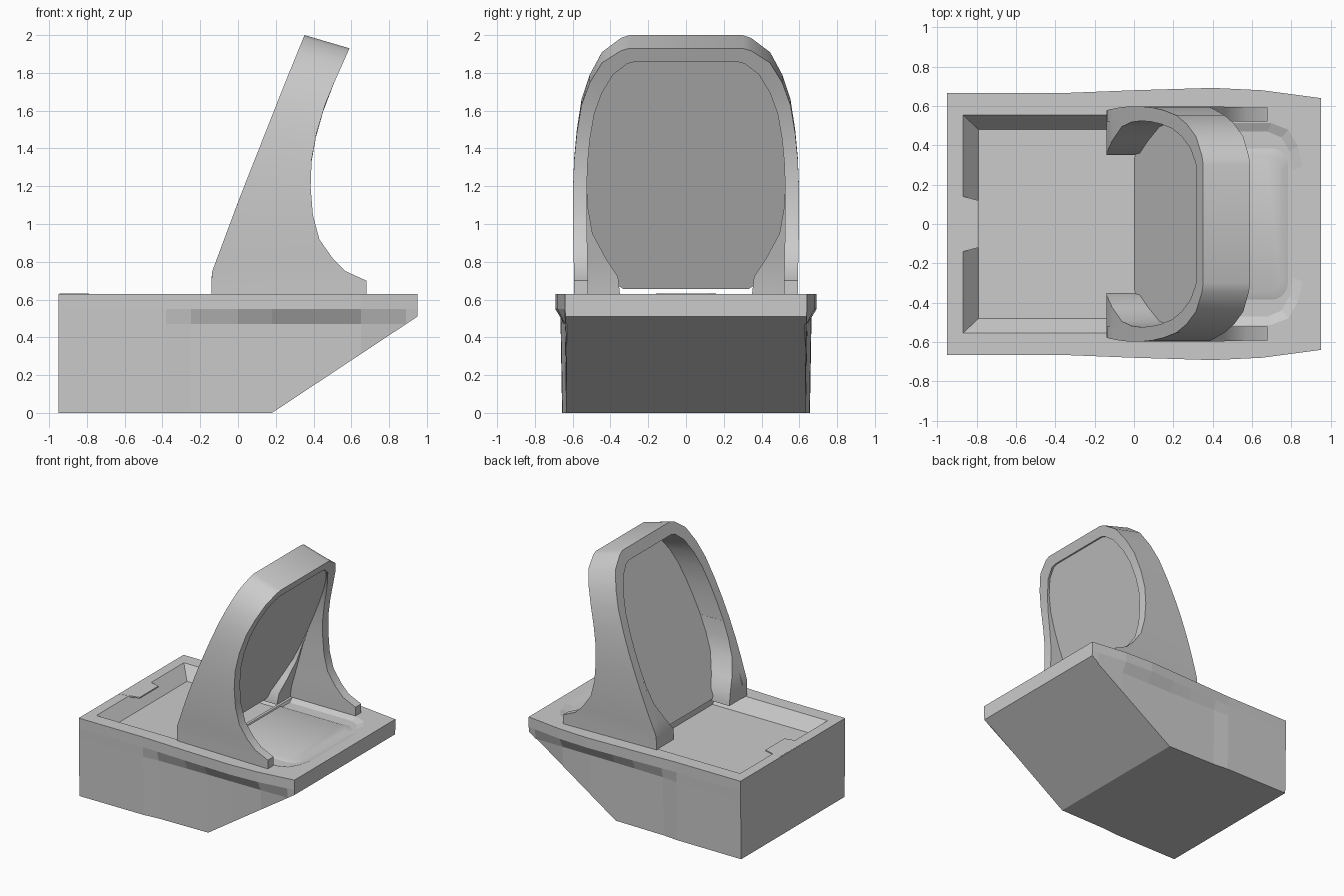
import bpy, bmesh, math

if "Cube" in bpy.data.objects:
    bpy.data.objects.remove(bpy.data.objects["Cube"])


def lerp(table, v):
    """Piecewise-linear lookup in a sorted list of (key, value)."""
    for (a, p), (b, q) in zip(table, table[1:]):
        if v <= b:
            return p + (q - p) * max(0, (v - a) / (b - a))
    return table[-1][1]


def loft(name, rings, smooth=None):
    """Skin closed rings of equal length and cap both ends."""
    bm = bmesh.new()
    vs = [[bm.verts.new(p) for p in r] for r in rings]
    n = len(rings[0])
    for a, b in zip(vs, vs[1:]):
        for i in range(n):
            j = (i + 1) % n
            bm.faces.new((a[i], a[j], b[j], b[i]))
    bm.faces.new(vs[0])
    bm.faces.new(vs[-1])
    bmesh.ops.remove_doubles(bm, verts=bm.verts, dist=0.0005)
    bmesh.ops.recalc_face_normals(bm, faces=bm.faces)
    me = bpy.data.meshes.new(name)
    bm.to_mesh(me)
    bm.free()
    ob = bpy.data.objects.new(name, me)
    bpy.context.collection.objects.link(ob)
    bpy.ops.object.select_all(action='DESELECT')
    bpy.context.view_layer.objects.active = ob
    ob.select_set(True)
    if smooth:
        bpy.ops.object.shade_smooth_by_angle(angle=math.radians(smooth))
    return ob


def carve(target, cutter):
    mod = target.modifiers.new("carve", 'BOOLEAN')
    mod.operation = 'DIFFERENCE'
    mod.solver = 'EXACT'
    mod.object = cutter
    bpy.context.view_layer.objects.active = target
    bpy.ops.object.modifier_apply(modifier=mod.name)
    bpy.data.objects.remove(cutter)


def mirrored(half):
    """Complete a half outline (x, y) across y = 0."""
    return half + [(x, -y) for x, y in reversed(half)]


def flat(outline, z):
    return [(x, y, z) for x, y in outline]


# Base: wedge-bottomed body; the overhanging rim only starts behind x = -0.4
TOP, FLOOR = 0.63, 0.53
rim = [(-.95, .665), (-.38, .665), (0, .68), (.4, .692), (.65, .68), (.95, .64)]
wall = [(-.95, .664), (-.38, .662), (-.25, .65), (.18, .643), (.95, .638)]
sections = []
for x in (-.95, -.38, -.25, 0, .18, .4, .65, .89, .95):
    zb = lerp([(-.95, 0), (.18, 0), (.95, .51)], x)
    yr, yw = lerp(rim, x), lerp(wall, x)
    half = [(yr, TOP), (yr, .55), (yw, max(.47, zb)), (yw - .008, zb)]
    half = half + [(-y, z) for y, z in reversed(half)]
    sections.append([(x, y, z) for y, z in half])
base = loft("base", sections)

# Basin: sloped-wall recess that runs in under the panel
basin_top = mirrored([(-.902, .585), (.1, .585)])
basin_low = mirrored([(-.79, .48), (.1, .48)])
carve(base, loft("basin_cutter", [flat(basin_top, TOP + .04), flat(basin_low, FLOOR)]))

# Spout: thin lip reaching out over the basin wall
spout = mirrored([(-.945, .16), (-.79, .12)])
loft("spout", [flat(spout, TOP - .01), flat(spout, TOP + .001)])

# Tray: shallow dished recess behind the arch with a rounded plate in it
tray_top = mirrored([(.12, .52), (.70, .52), (.79, .485), (.84, .40), (.865, .30)])
tray_low = mirrored([(.13, .47), (.68, .47), (.75, .44), (.79, .37), (.81, .27)])
carve(base, loft("tray_cutter", [flat(tray_top, TOP + .003), flat(tray_low, TOP - .02)]))
arc = [(.67 + .08 * math.sin(a), .27 + .08 * math.cos(a))
       for a in (math.radians(15 * i) for i in range(7))]
plate = mirrored([(.13, .35)] + arc)
skirt = [(x + (.04 if x > .3 else 0), y * 1.12) for x, y in plate]
loft("tray_plate", [flat(skirt, TOP - .023), flat(plate, TOP - .006)], 40)

# Arch: leaning U with a flared foot, swept from foot to foot
front = [(.63, -.14), (.74, -.14), (1.13, .005), (1.75, .25), (2.0, .352)]
back = [(.63, .68), (.70, .68), (.75, .57), (.82, .5), (.92, .43), (1.02, .4),
        (1.15, .383), (1.35, .39), (1.5, .42), (1.66, .47), (1.93, .59)]
side = [(.593, .63, .52, .63), (.593, .70, .52, .70), (.593, .75, .52, .75),
        (.595, .82, .522, .82), (.597, .92, .523, .92), (.598, 1.05, .525, 1.05),
        (.598, 1.2, .525, 1.2), (.592, 1.35, .52, 1.34), (.578, 1.5, .508, 1.47),
        (.553, 1.66, .485, 1.61), (.51, 1.79, .445, 1.73), (.445, 1.91, .385, 1.84),
        (.345, 1.985, .31, 1.905), (.3, 2.0, .27, 1.917)]


def arch_ring(s, yo, zo, yi, zi):
    def drop(z):
        return z - .07 * ((z - .63) / 1.37) ** 3
    tuck = lerp([(.63, .02), (1.0, 0), (2.0, 0)], zo)
    return [(lerp(front, zo), s * (yo - tuck), zo), (lerp(back, drop(zo)), s * yo, drop(zo)),
            (lerp(back, drop(zi)), s * yi, drop(zi)), (lerp(front, zi), s * yi, zi)]


loft("arch", [arch_ring(1, *p) for p in side] + [arch_ring(-1, *p) for p in reversed(side)], 30)


# Portal panel: leans from the front of the feet to the back edge of the crown
def panel_x(z):
    return (z - .655) * .44


outline = [(.33, .655), (.355, .67), (.375, .74), (.44, .83), (.505, .95), (.53, 1.1),
           (.53, 1.3), (.515, 1.45), (.49, 1.6), (.45, 1.7), (.39, 1.8), (.315, 1.865)]
outline += [(-y, z) for y, z in reversed(outline)]
loft("portal_panel", [[(panel_x(z) + d, y, z) for y, z in outline] for d in (0, .01)])

# Foot brackets: curved fillets inside each foot that hold the panel
curve = [(.63, .35), (.72, .36), (.82, .425), (.95, .495), (1.08, .518), (1.2, .524)]
for s, label in ((1, "rear"), (-1, "front")):
    rings = []
    for z, yi in curve:
        x0, x1 = lerp(front, z), max(0, panel_x(z)) + lerp([(.63, .10), (1.1, .02), (1.2, .015)], z)
        rings.append([(x0, s * .535, z), (x1, s * .535, z), (x1, s * yi, z), (x0, s * yi, z)])
    loft(label + "_foot_bracket", rings, 30)
